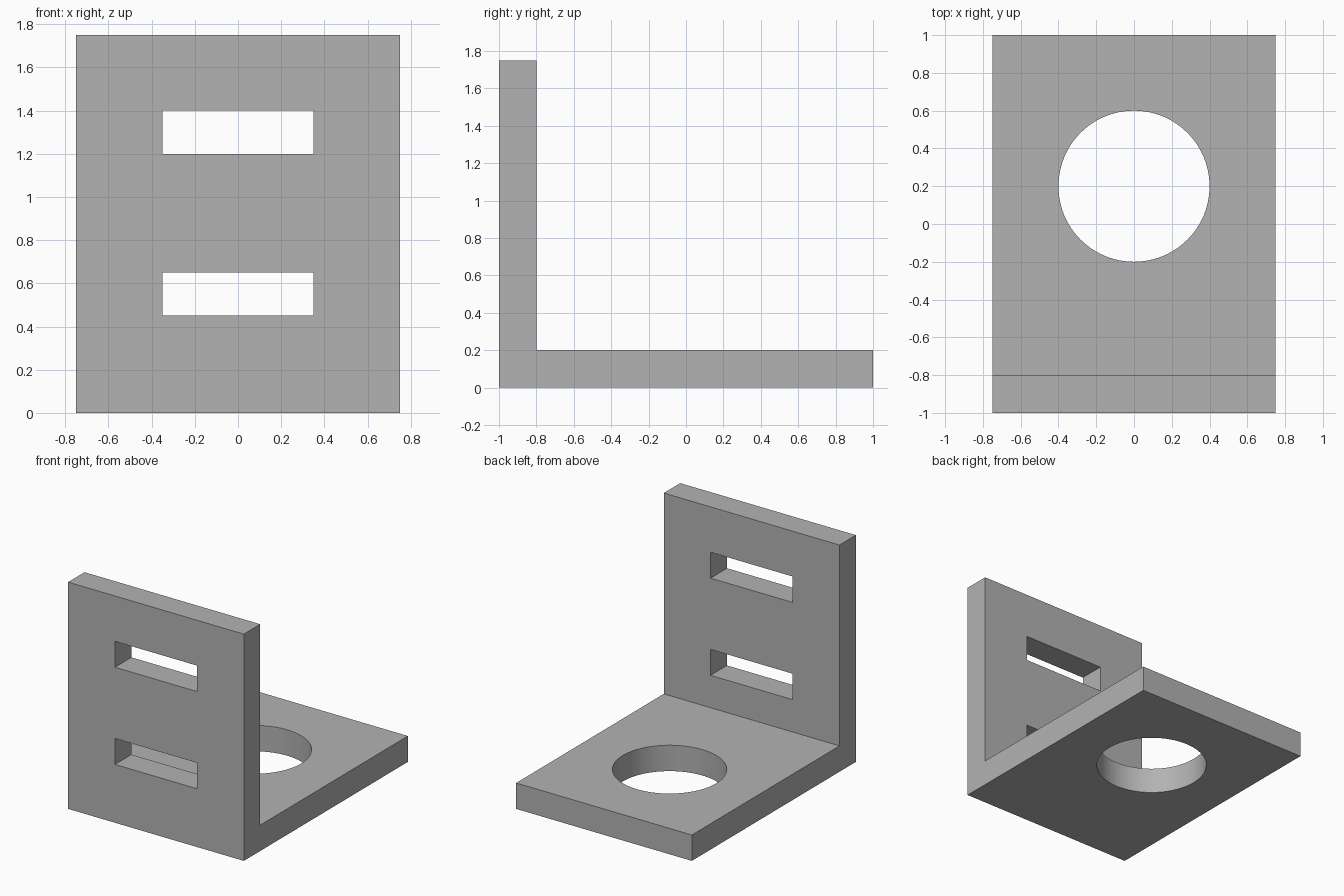
import bpy, bmesh, math

default = bpy.data.objects.get("Cube")
if default:
    bpy.data.objects.remove(default, do_unlink=True)

# Single grey metal colour
metal = bpy.data.materials.new("grey_metal")
metal.use_nodes = True
grey = (0.45, 0.45, 0.45, 1)
metal.diffuse_color = grey
metal.node_tree.nodes["Principled BSDF"].inputs["Base Color"].default_value = grey

WIDTH, THICK, HEIGHT = 1.5, 0.2, 1.75

# L-shaped side profile (y, z), extruded across the width
profile = [(-1, 0), (1, 0), (1, THICK), (-1 + THICK, THICK),
           (-1 + THICK, HEIGHT), (-1, HEIGHT)]
bm = bmesh.new()
side = bm.faces.new([bm.verts.new((-WIDTH / 2, y, z)) for y, z in profile])
ext = bmesh.ops.extrude_face_region(bm, geom=[side])
moved = [v for v in ext["geom"] if isinstance(v, bmesh.types.BMVert)]
bmesh.ops.translate(bm, verts=moved, vec=(WIDTH, 0, 0))
bmesh.ops.recalc_face_normals(bm, faces=bm.faces)
mesh = bpy.data.meshes.new("angle_bracket")
bm.to_mesh(mesh)
bm.free()
mesh.materials.append(metal)
bracket = bpy.data.objects.new("angle_bracket", mesh)
bpy.context.collection.objects.link(bracket)


def cut(cutter, name):
    """Subtract a cutter from the bracket, then discard it."""
    cutter.name = name
    cutter.hide_render = True
    cutter.data.materials.append(metal)
    mod = bracket.modifiers.new(name, "BOOLEAN")
    mod.operation = "DIFFERENCE"
    mod.solver = "EXACT"
    mod.object = cutter
    bpy.context.view_layer.objects.active = bracket
    bpy.ops.object.modifier_apply(modifier=name)
    bpy.data.objects.remove(cutter, do_unlink=True)


# Two horizontal slots through the upright plate
for name, z in (("lower_slot", 0.55), ("upper_slot", 1.3)):
    bpy.ops.mesh.primitive_cube_add(size=1, location=(0, -0.9, z))
    slot = bpy.context.object
    slot.scale = (0.7, 0.4, 0.2)
    cut(slot, name)

# Round hole through the base plate
bpy.ops.mesh.primitive_cylinder_add(vertices=96, radius=0.4, depth=0.6,
                                    location=(0, 0.2, 0.1))
cut(bpy.context.object, "round_hole")

# Smooth the hole wall, keep all plate edges sharp
bpy.ops.object.select_all(action="DESELECT")
bracket.select_set(True)
bpy.context.view_layer.objects.active = bracket
bpy.ops.object.shade_smooth_by_angle(angle=math.radians(30))
